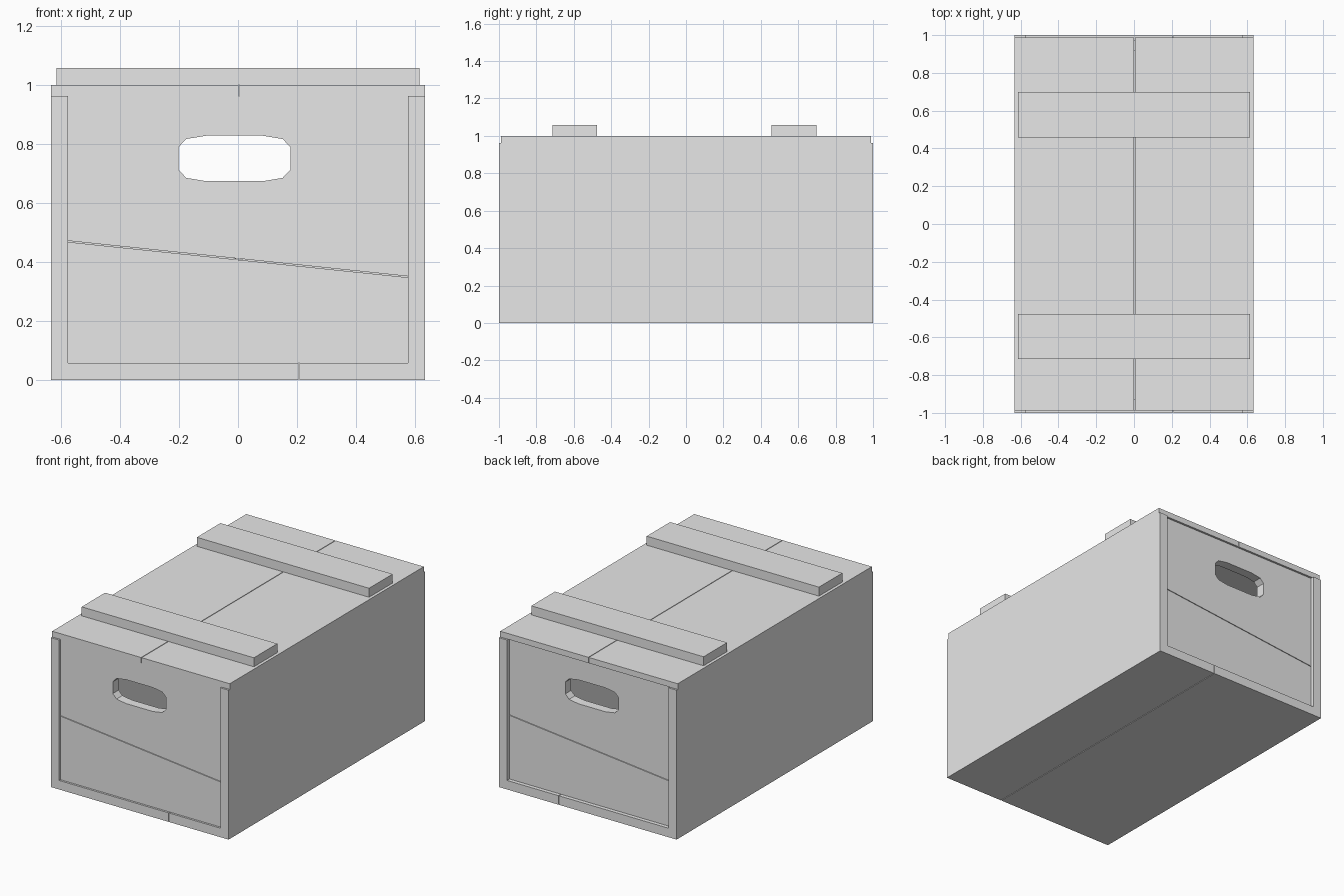
import bpy
import bmesh

cube = bpy.data.objects.get("Cube")
if cube:
    bpy.data.objects.remove(cube, do_unlink=True)

# Single flat colour
grey = bpy.data.materials.new("plain grey")
grey.use_nodes = True
grey.diffuse_color = (0.8, 0.8, 0.8, 1)
grey.node_tree.nodes["Principled BSDF"].inputs["Base Color"].default_value = grey.diffuse_color

W, WALL, RIM, GAP = 0.633, 0.058, 0.963, 0.002
INNER = W - WALL


def prism(name, outline, y0, y1):
    """Extrude an (x, z) outline along y."""
    bm = bmesh.new()
    face = bm.faces.new([bm.verts.new((x, y0, z)) for x, z in outline])
    out = bmesh.ops.extrude_face_region(bm, geom=[face])
    moved = [v for v in out["geom"] if isinstance(v, bmesh.types.BMVert)]
    bmesh.ops.translate(bm, verts=moved, vec=(0, y1 - y0, 0))
    bmesh.ops.recalc_face_normals(bm, faces=bm.faces)
    mesh = bpy.data.meshes.new(name)
    bm.to_mesh(mesh)
    bm.free()
    mesh.materials.append(grey)
    obj = bpy.data.objects.new(name, mesh)
    bpy.context.scene.collection.objects.link(obj)
    return obj


def board(name, x, y, z):
    outline = [(x[0], z[0]), (x[1], z[0]), (x[1], z[1]), (x[0], z[1])]
    return prism(name, outline, y[0], y[1])


# Floor, side walls and lid, with narrow seams between boards
full, lid = (-1, 1), (-0.988, 0.988)
board("floor_board_right", (-W, 0.207 - GAP), full, (0, WALL))
board("floor_board_left", (0.207 + GAP, W), full, (0, WALL))
board("side_wall_right", (-W, -INNER), full, (WALL, RIM))
board("side_wall_left", (INNER, W), full, (WALL, RIM))
board("lid_board_right", (-W, 0.003 - GAP), lid, (RIM, 1))
board("lid_board_left", (0.003 + GAP, W), lid, (RIM, 1))

# Battens across the lid
board("front_batten", (-0.614, 0.614), (-0.715, -0.477), (1, 1.058))
board("back_batten", (-0.614, 0.614), (0.458, 0.698), (1, 1.058))

# Handle hole cutter: an elongated rounded outline
corner = [(0.19, 0.038), (0.163, 0.066), (0.096, 0.077)]
half = corner + [(-x, z) for x, z in reversed(corner)]
ring = half + [(-x, -z) for x, z in half]
cutter = prism("handle_cutter", [(x - 0.012, z + 0.751) for x, z in ring], -1.2, 1.2)
cutter.hide_render = True
cutter.hide_viewport = True
cutter.display_type = "WIRE"

# End panels: two boards each, meeting on a slanted seam
for end, low, high, y in (("front", 0.35, 0.47, (-0.987, -0.927)),
                          ("back", 0.47, 0.35, (0.915, 0.975))):
    prism(end + "_lower_board", [(-INNER, WALL), (INNER, WALL),
          (INNER, low - GAP), (-INNER, high - GAP)], *y)
    upper = prism(end + "_upper_board", [(-INNER, high + GAP), (INNER, low + GAP),
                  (INNER, RIM), (-INNER, RIM)], *y)
    cut = upper.modifiers.new("handle_hole", "BOOLEAN")
    cut.operation = "DIFFERENCE"
    cut.solver = "EXACT"
    cut.object = cutter
